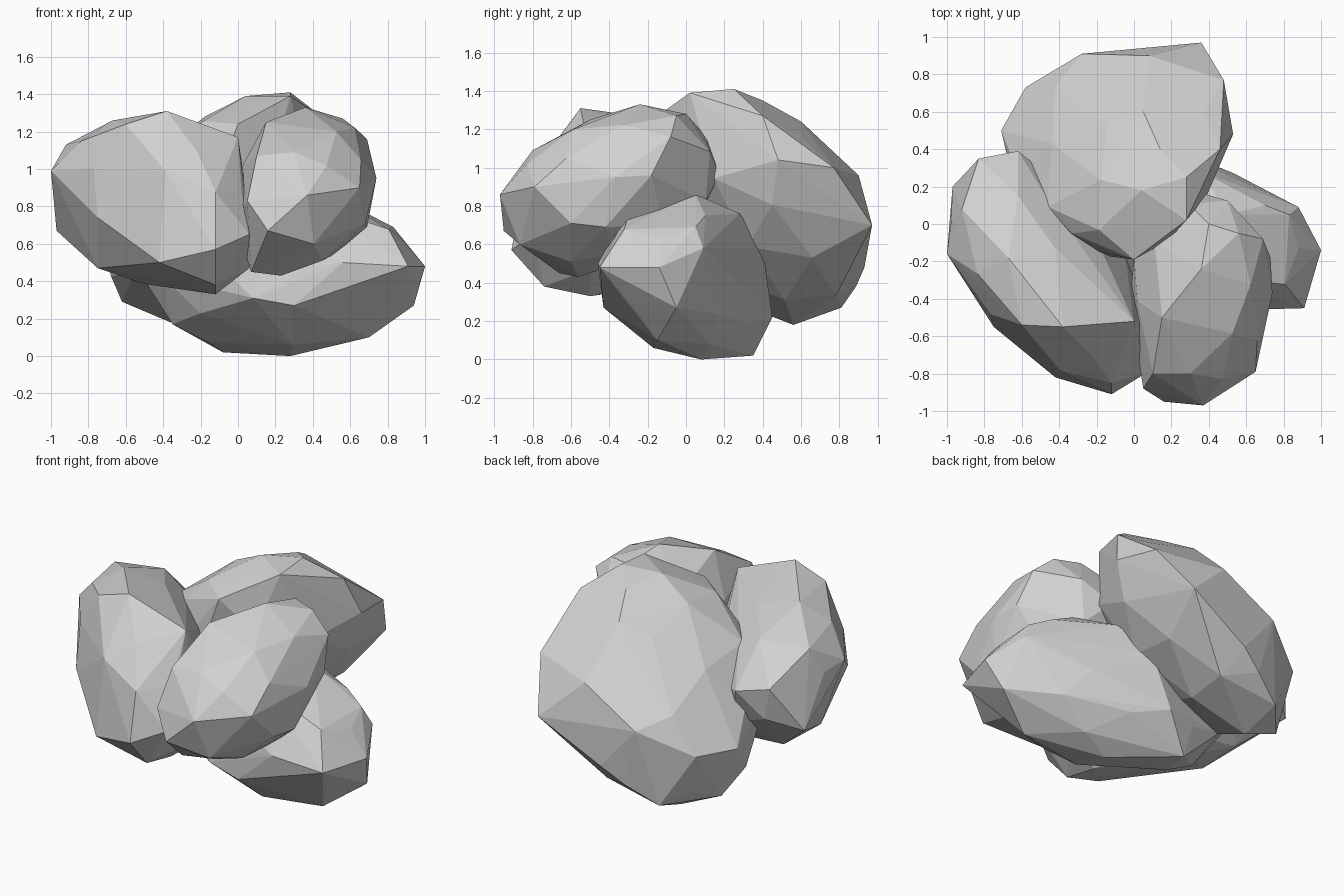
import bpy, bmesh, math
from mathutils import Matrix, Vector

stone = bpy.data.materials.new("light_grey_stone")
stone.diffuse_color = (0.64, 0.64, 0.64, 1)


def rock(name, centre, half, lean, turn, corners):
    """Faceted boulder: a slanted ellipsoid (half sizes, xy/xz/yz lean) chiselled to a few corners."""
    sx, sy, sz = half
    xy, xz, yz = lean
    a, b, c = sx, xy / sx, xz / sx
    d = math.sqrt(sy * sy - b * b)
    e = (yz - b * c) / d
    f = math.sqrt(sz * sz - c * c - e * e)
    shape = Matrix(((a, 0, 0), (b, d, 0), (c, e, f)))
    centre = Vector(centre)
    corners = [Vector(p) for p in corners]

    bm = bmesh.new()
    bmesh.ops.create_icosphere(bm, subdivisions=2, radius=0.95)
    spin = Matrix.Rotation(turn, 3, 'Z') @ Matrix.Rotation(turn * 0.7, 3, 'X')
    points = [centre + shape @ (spin @ v.co) for v in bm.verts]
    bm.free()

    # The corners replace the ellipsoid points next to them
    points = [p for p in points if min((p - q).length for q in corners) > 0.17]
    bm = bmesh.new()
    for p in points + corners:
        bm.verts.new(p - centre)
    bmesh.ops.convex_hull(bm, input=bm.verts[:])
    bmesh.ops.delete(bm, geom=[v for v in bm.verts if not v.link_faces], context='VERTS')
    bmesh.ops.recalc_face_normals(bm, faces=bm.faces[:])
    mesh = bpy.data.meshes.new(name)
    bm.to_mesh(mesh)
    bm.free()
    mesh.materials.append(stone)
    ob = bpy.data.objects.new(name, mesh)
    ob.location = centre
    bpy.context.collection.objects.link(ob)


# Two boulders leaning together at the front
rock("left_rock", (-0.45, -0.26, 0.81), (0.56, 0.64, 0.48), (-0.19, -0.07, 0.0), 0.4,
     [(-0.38, -0.55, 1.31), (-1, -0.16, 0.99), (-0.97, 0.2, 0.67), (-0.83, 0.35, 0.95),
      (-0.62, 0.39, 0.9), (-0.75, -0.55, 0.74), (-0.42, -0.82, 0.5), (-0.12, -0.91, 0.57),
      (-0.12, -0.5, 0.33), (-0.12, -0.74, 0.38), (0.0, -0.52, 1.17), (-0.75, -0.28, 0.47),
      (-0.92, 0.08, 1.13), (-0.62, 0.15, 1.14), (-0.6, -0.54, 1.24), (-0.77, -0.48, 1.0),
      (-0.72, 0.05, 0.46), (0.06, -0.8, 0.65), (0.06, -0.5, 0.47)])
rock("right_rock", (0.35, -0.38, 0.88), (0.40, 0.59, 0.45), (0.0, 0.03, 0.07), 0.9,
     [(0.36, -0.24, 1.33), (0.37, -0.97, 0.86), (0.16, -0.95, 0.67), (0.65, -0.79, 0.9),
      (0.74, -0.37, 0.95), (0.23, -0.56, 0.43), (0.56, -0.05, 1.27), (0.68, -0.6, 0.71),
      (0.05, -0.88, 0.83), (0.07, -0.66, 0.45), (0.45, -0.6, 0.51), (0.69, -0.42, 0.69),
      (0.73, -0.18, 0.96), (0.69, -0.08, 1.16), (0.4, 0.0, 1.28), (0.15, -0.5, 1.25),
      (0.1, -0.8, 1.07), (0.3, -0.8, 1.09)])
# Long boulder lying underneath
rock("base_rock", (0.23, -0.01, 0.43), (0.77, 0.46, 0.43), (-0.15, 0.03, -0.05), 0.2,
     [(1, -0.14, 0.48), (0.91, -0.45, 0.48), (0.94, -0.05, 0.27), (0.83, 0.05, 0.69),
      (0.88, 0.09, 0.58), (0.7, 0.1, 0.75), (0.28, 0.08, 0), (-0.08, 0.35, 0.02),
      (0.3, -0.43, 0.27), (0.56, -0.46, 0.5), (0.7, -0.15, 0.1), (0.5, 0.05, 0.86),
      (0.36, 0.28, 0.76), (0.2, 0.4, 0.58), (0.1, 0.45, 0.22), (-0.35, 0.35, 0.28),
      (-0.35, 0.1, 0.17), (0.29, -0.17, 0.06), (0.08, -0.4, 0.31)])
# Large boulder leaning at the back
rock("back_rock", (-0.09, 0.375, 0.795), (0.62, 0.595, 0.615), (0.04, 0.15, -0.13), 1.3,
     [(0.28, 0.25, 1.41), (0.28, 0.02, 1.39), (0.04, 0.18, 1.39), (0, -0.19, 1.24),
      (0.36, 0.97, 0.7), (-0.05, 0.93, 0.48), (-0.28, 0.91, 0.75), (-0.38, 0.81, 0.27),
      (-0.36, 0.56, 0.18), (-0.62, 0.53, 0.29), (-0.68, 0.37, 0.43), (-0.71, 0.5, 0.6),
      (-0.58, 0.73, 0.6), (-0.42, 0.74, 0.82), (0.48, 0.77, 1.0), (0.53, 0.48, 1.04),
      (0.46, 0.4, 1.27), (0.08, 0.9, 0.96), (0.05, 0.6, 1.24), (0.14, 0.4, 1.35),
      (-0.33, -0.05, 1.1)])
